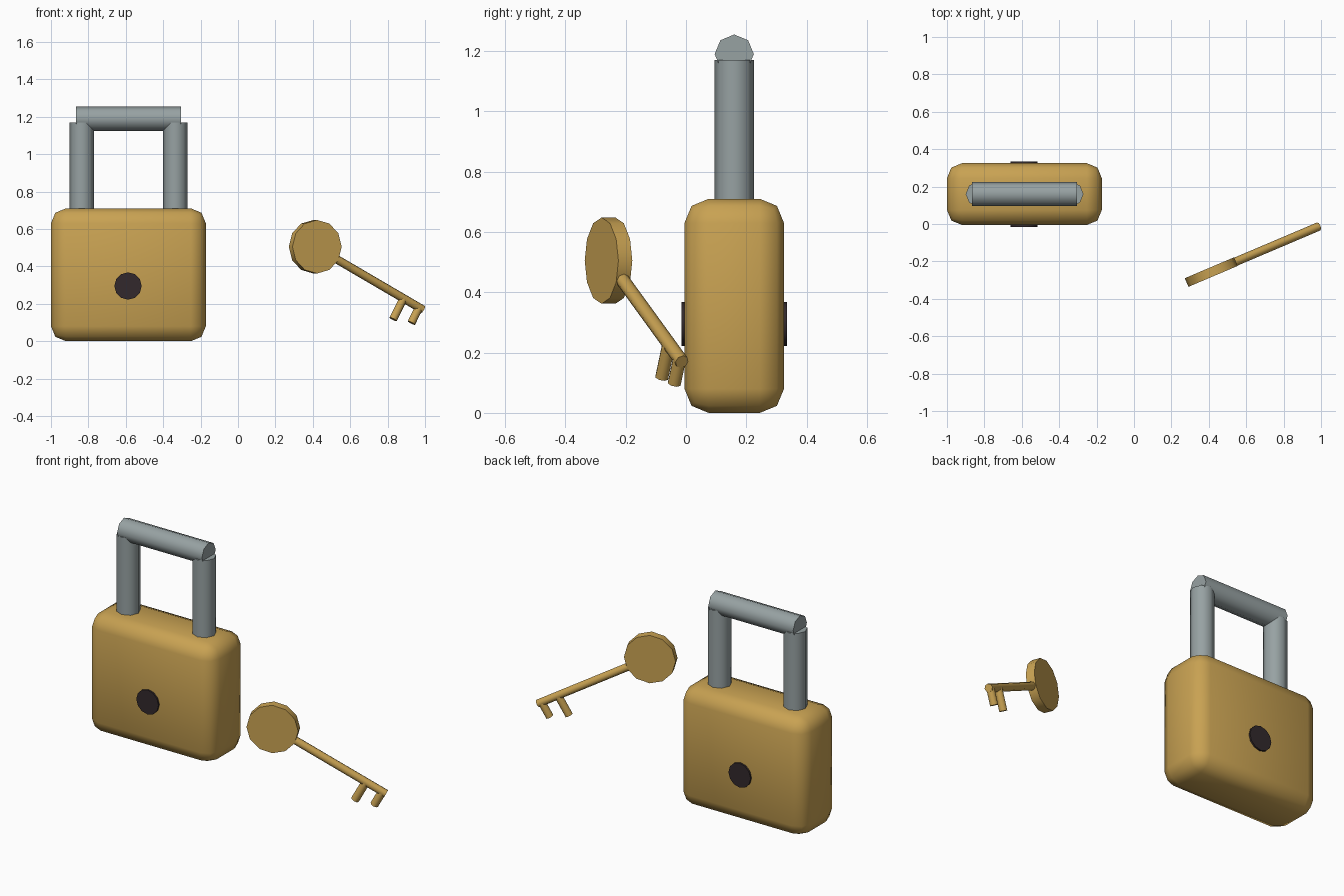
import bpy, math
from mathutils import Vector

if "Cube" in bpy.data.objects:
    bpy.data.objects.remove(bpy.data.objects["Cube"], do_unlink=True)


def material(name, rgb):
    m = bpy.data.materials.new(name)
    m.use_nodes = True
    m.diffuse_color = (*rgb, 1)
    m.node_tree.nodes["Principled BSDF"].inputs["Base Color"].default_value = (*rgb, 1)
    return m


brass = material("brass", (0.58, 0.36, 0.085))
steel = material("steel", (0.31, 0.36, 0.365))
dark = material("dark_keyhole", (0.032, 0.022, 0.025))


def finish(name, mat):
    ob = bpy.context.object
    ob.name = name
    ob.data.materials.append(mat)
    bpy.ops.object.shade_smooth_by_angle(angle=math.radians(50))
    return ob


def rod(name, start, end, radius, mat, sides=8):
    """Capped cylinder between two points."""
    a, b = Vector(start), Vector(end)
    bpy.ops.mesh.primitive_cylinder_add(
        vertices=sides, radius=radius, depth=(b - a).length, location=(a + b) / 2,
        rotation=(b - a).to_track_quat('Z', 'Y').to_euler())
    return finish(name, mat)


# Lock body: box with rounded edges
bpy.ops.mesh.primitive_cube_add(size=1, location=(-0.586, 0.16, 0.355))
body = bpy.context.object
body.scale = (0.828, 0.33, 0.71)
bpy.ops.object.transform_apply(location=False, rotation=False, scale=True)
bevel = body.modifiers.new("rounded_edges", 'BEVEL')
bevel.width = 0.08
bevel.segments = 2
bpy.ops.object.modifier_apply(modifier=bevel.name)
finish("lock_body", brass)

# Shackle: two posts and a crossbar
for side, x in (("right", -0.835), ("left", -0.335)):
    rod("shackle_post_" + side, (x, 0.16, 0.55), (x, 0.16, 1.17), 0.065, steel)
rod("shackle_crossbar", (-0.865, 0.16, 1.19), (-0.305, 0.16, 1.19), 0.065, steel)

# Keyhole disc showing on both faces
rod("keyhole", (-0.588, -0.015, 0.295), (-0.588, 0.335, 0.295), 0.073, dark, 12)

# Key: local directions along the shaft, across it, and through the bow
turn, dip = math.radians(23), math.radians(28.3)
flat = Vector((math.cos(turn), math.sin(turn), 0))
up = Vector((0, 0, 1))
along = flat * math.cos(dip) - up * math.sin(dip)
across = -flat * math.sin(dip) - up * math.cos(dip)
through = flat.cross(up)
center = Vector((0.413, -0.257, 0.505))

rod("key_bow", center - through * 0.025, center + through * 0.025, 0.143, brass, 12)
rod("key_shaft", center + along * 0.1, center + along * 0.708, 0.023, brass)
for name, s, length in (("key_tooth_outer", 0.685, 0.094), ("key_tooth_inner", 0.582, 0.127)):
    root = center + along * s
    rod(name, root, root + across * length, 0.023, brass)
